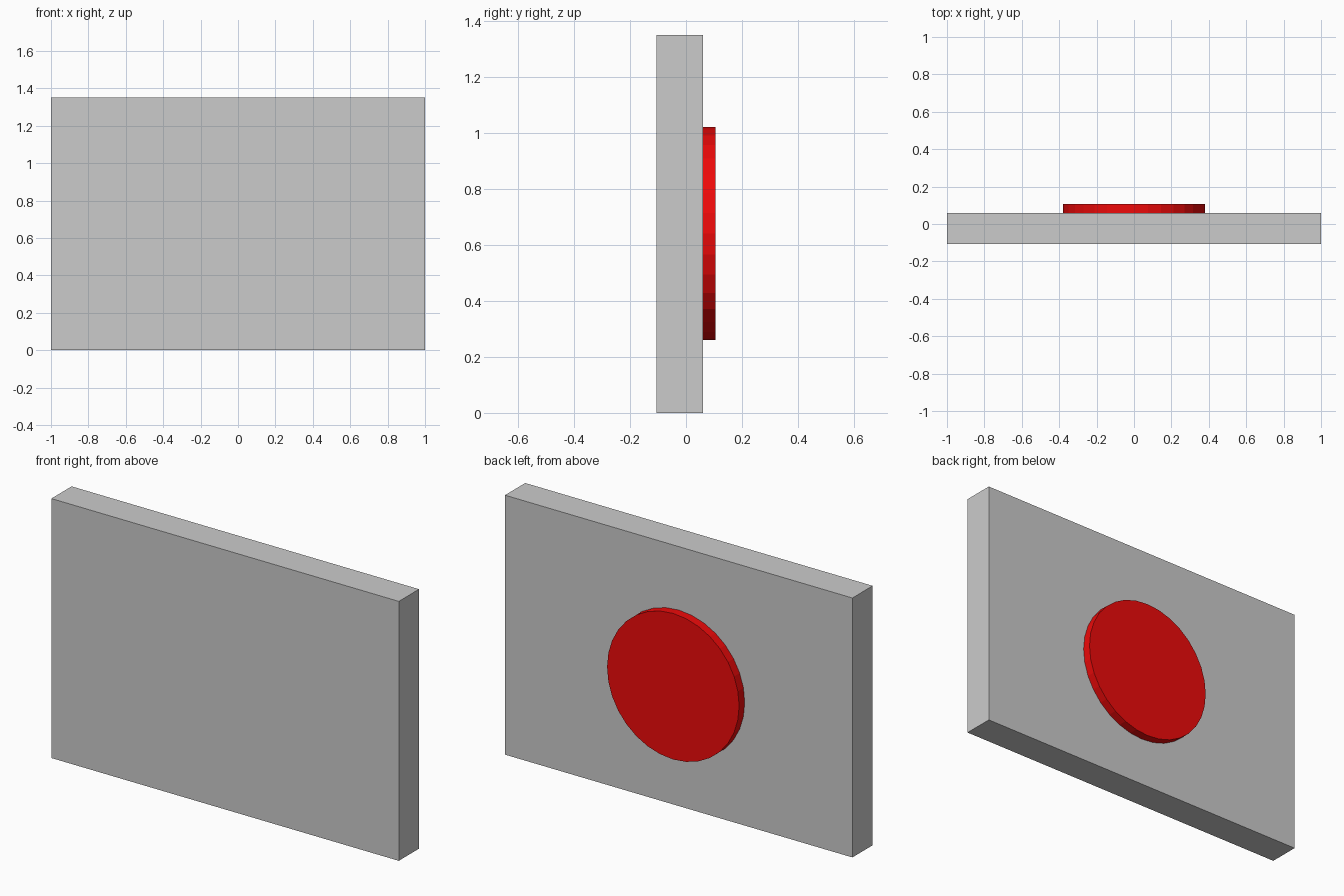
import bpy
from math import radians

if "Cube" in bpy.data.objects:
    bpy.data.objects.remove(bpy.data.objects["Cube"])

PANEL_BACK = 0.06   # y where the disc meets the panel
DEPTH = 0.106       # half of the overall depth
HEIGHT = 1.35

# Upright rectangular panel
bpy.ops.mesh.primitive_cube_add(size=1, location=(0, (PANEL_BACK - DEPTH) / 2, HEIGHT / 2))
panel = bpy.context.object
panel.name = "panel"
panel.scale = (2, PANEL_BACK + DEPTH, HEIGHT)
bpy.ops.object.transform_apply(location=False, rotation=False, scale=True)

# Raised round disc on the back face
bpy.ops.mesh.primitive_cylinder_add(
    vertices=32, radius=0.38, depth=DEPTH - PANEL_BACK,
    location=(0, (PANEL_BACK + DEPTH) / 2, 0.64), rotation=(radians(90), 0, 0))
disc = bpy.context.object
disc.name = "disc"

red = bpy.data.materials.new("red")
red.diffuse_color = (0.85, 0.003, 0.003, 1)
red.use_nodes = True
red.node_tree.nodes["Principled BSDF"].inputs["Base Color"].default_value = red.diffuse_color
disc.data.materials.append(red)
